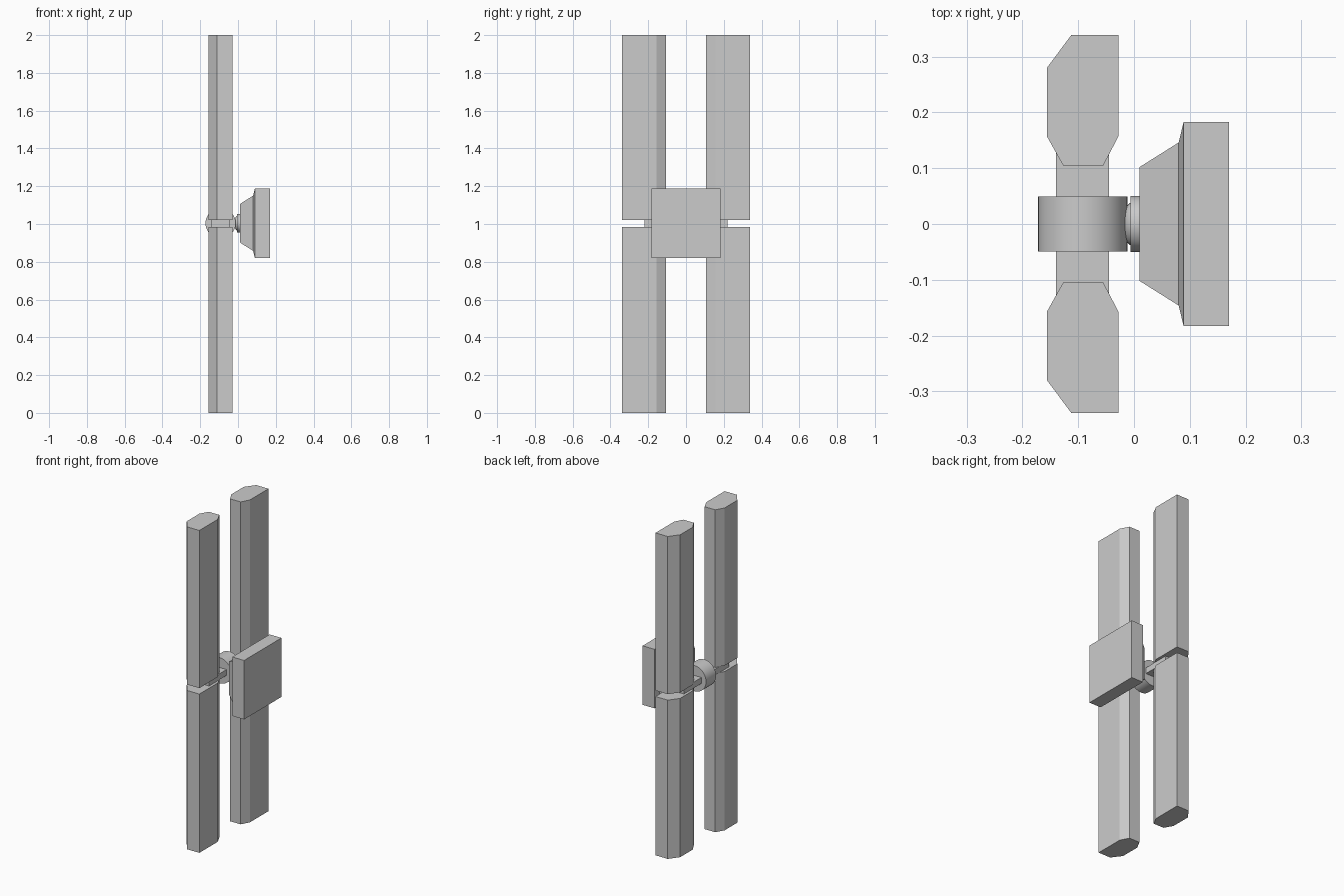
import bpy, bmesh, math
from mathutils import Matrix

if "Cube" in bpy.data.objects:
    bpy.data.objects.remove(bpy.data.objects["Cube"])

ZC = 1.004  # height of the hub axis

grey = bpy.data.materials.new("light grey")
grey.diffuse_color = (0.6, 0.6, 0.6, 1)
grey.use_nodes = True
grey.node_tree.nodes["Principled BSDF"].inputs["Base Color"].default_value = grey.diffuse_color


def finish(name, bm, smooth=False):
    bmesh.ops.recalc_face_normals(bm, faces=bm.faces)
    me = bpy.data.meshes.new(name)
    bm.to_mesh(me)
    bm.free()
    me.materials.append(grey)
    ob = bpy.data.objects.new(name, me)
    bpy.context.collection.objects.link(ob)
    if smooth:
        bpy.ops.object.select_all(action='DESELECT')
        ob.select_set(True)
        bpy.context.view_layer.objects.active = ob
        bpy.ops.object.shade_smooth_by_angle(angle=math.radians(35))
    return ob


def loft(name, rings):
    """Skin a list of equal-length point rings and cap both ends."""
    bm = bmesh.new()
    vs = [[bm.verts.new(p) for p in ring] for ring in rings]
    n = len(vs[0])
    for a, b in zip(vs, vs[1:]):
        for i in range(n):
            j = (i + 1) % n
            bm.faces.new((a[i], a[j], b[j], b[i]))
    bm.faces.new(vs[0])
    bm.faces.new(vs[-1])
    return finish(name, bm)


def cylinder(name, radius, depth, axis, centre):
    bm = bmesh.new()
    rot = Matrix.Rotation(math.pi / 2, 4, axis)
    bmesh.ops.create_cone(bm, cap_ends=True, segments=48, radius1=radius, radius2=radius,
                          depth=depth, matrix=Matrix.Translation(centre) @ rot)
    return finish(name, bm, True)


# Four tall panels with chamfered outlines
outline = [(-0.112, 0.339), (-0.028, 0.339), (-0.028, 0.157), (-0.055, 0.105),
           (-0.127, 0.105), (-0.156, 0.157), (-0.156, 0.28)]
for side, s in (("back", 1), ("front", -1)):
    for level, z0, z1 in (("lower", 0, 0.985), ("upper", 1.022, 2)):
        loft(f"{side}_{level}_panel", [[(x, s * y, z) for x, y in outline] for z in (z0, z1)])

# Flat crossbar joining the panels
loft("crossbar", [[(-0.14, y, z), (-0.045, y, z), (-0.045, -y, z), (-0.14, -y, z)]
                  for z, y in ((0.985, 0.22), (1.022, 0.22))])

# Central drum, round joint and flange
cylinder("hub_drum", 0.08, 0.098, 'X', (-0.092, 0, ZC))
cylinder("joint_flange", 0.05, 0.018, 'Y', (0.003, 0, ZC))
bm = bmesh.new()
bmesh.ops.create_uvsphere(bm, u_segments=32, v_segments=16, radius=0.04,
                          matrix=Matrix.Translation((0, 0, ZC)) @ Matrix.Diagonal((0.53, 1, 1, 1)))
finish("joint_ball", bm, True)

# Square body flaring out to a thick slab
steps = [(0.01, 0.102), (0.08, 0.146), (0.089, 0.183), (0.17, 0.183)]
loft("body", [[(x, r * a, ZC + r * b) for a, b in ((-1, -1), (1, -1), (1, 1), (-1, 1))]
              for x, r in steps])
